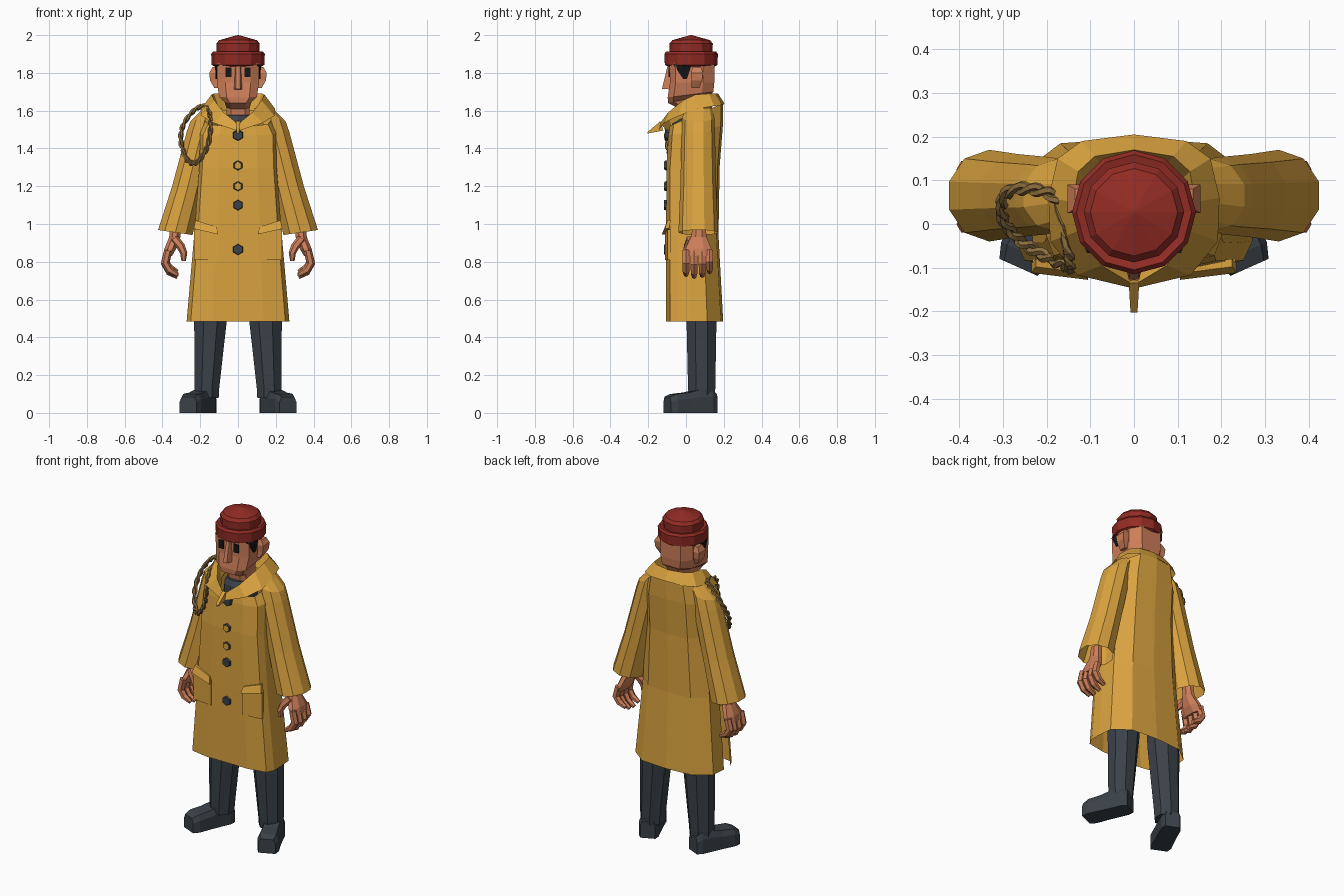
import bpy, bmesh, math
from mathutils import Vector, Matrix

if "Cube" in bpy.data.objects:
    bpy.data.objects.remove(bpy.data.objects["Cube"])


def mat(name, r, g, b):
    m = bpy.data.materials.new(name)
    m.diffuse_color = (r, g, b, 1)
    m.use_nodes = True
    m.node_tree.nodes["Principled BSDF"].inputs["Base Color"].default_value = m.diffuse_color
    return m


YELLOW = mat("oilskin_yellow", .70, .365, .05)
RED = mat("wool_red", .29, .025, .018)
SKIN = mat("skin", .61, .21, .10)
SLATE = mat("slate", .043, .054, .066)
BLACK = mat("black", .008, .008, .009)
ROPE = mat("rope_brown", .27, .16, .05)


def finish(name, bm, m, mirror=False, normals=True):
    if normals:
        bmesh.ops.recalc_face_normals(bm, faces=bm.faces)
    me = bpy.data.meshes.new(name)
    bm.to_mesh(me)
    bm.free()
    me.materials.append(m)
    ob = bpy.data.objects.new(name, me)
    bpy.context.collection.objects.link(ob)
    if mirror:
        ob.modifiers.new("mirror", 'MIRROR').merge_threshold = .0005
    return ob


def skin_rings(bm, rings, closed=True, caps=True, loop=False):
    """Bridge successive rings of points with quads."""
    vs = [[bm.verts.new(p) for p in r] for r in rings]
    n = len(vs[0])
    pairs = list(zip(vs, vs[1:])) + ([(vs[-1], vs[0])] if loop else [])
    for a, b in pairs:
        for i in range(n if closed else n - 1):
            j = (i + 1) % n
            bm.faces.new((a[i], a[j], b[j], b[i]))
    if caps and closed and not loop:
        bm.faces.new(vs[0][::-1])
        bm.faces.new(vs[-1])


def loft(name, rings, m, mirror=False, **kw):
    bm = bmesh.new()
    skin_rings(bm, rings, **kw)
    return finish(name, bm, m, mirror)


def section(shape, z, w, yf, yb, zb=None):
    """Full symmetric ring from a half profile of (width, depth) fractions."""
    zb = z if zb is None else zb
    half = [(fx * w, yf + t * (yb - yf), z + t * (zb - z)) for fx, t in shape]
    return half + [(-x, y, h) for x, y, h in half[-2:0:-1]]


def oval(cx, cy, cz, rx, ry, n=10, tilt=0, start=.5):
    return [(cx + rx * math.cos(a), cy + ry * math.sin(a), cz + tilt * math.cos(a))
            for a in (2 * math.pi * (i + start) / n for i in range(n))]


def tube(bm, pts, radii, sides=6, loop=False):
    pts = [Vector(p) for p in pts]
    rings, n = [], len(pts)
    for i, p in enumerate(pts):
        a = pts[i - 1] if i or loop else p
        b = pts[(i + 1) % n] if i < n - 1 or loop else p
        d = (b - a).normalized()
        ref = Vector((0, 1, 0)) if abs(d.y) < .9 else Vector((1, 0, 0))
        u = d.cross(ref).normalized()
        v = d.cross(u)
        r = radii[i] if isinstance(radii, list) else radii
        rings.append([p + r * (u * math.cos(t) + v * math.sin(t))
                      for t in (2 * math.pi * k / sides for k in range(sides))])
    skin_rings(bm, rings, loop=loop)


def rect(x0, x1, y0, y1, z):
    return [(x0, y0, z), (x1, y0, z), (x1, y1, z), (x0, y1, z)]


# Knitted cap: twelve-sided lathe with a turned-up band
cap = [(.122, 1.833), (.139, 1.842), (.142, 1.90), (.132, 1.914), (.113, 1.91),
       (.115, 1.955), (.100, 1.973), (.004, 2.0)]
loft("knitted_cap", [oval(0, .027, z, r, r, 12, start=0) for r, z in cap], RED)

# Head, jaw and neck
HEAD = [(0, 0), (.6, 0), (1, .13), (1, .75), (.6, 1), (0, 1)]
loft("head", [section(HEAD, *a) for a in (
    (1.50, .06, -.02, .11), (1.61, .062, -.035, .12, 1.66), (1.64, .072, -.095, .135, 1.69),
    (1.67, .10, -.097, .145, 1.70), (1.75, .112, -.085, .15), (1.85, .112, -.087, .15))], SKIN)
loft("nose", [[(-.023, -.08, 1.712), (-.012, -.127, 1.716), (.012, -.127, 1.716), (.023, -.08, 1.712)],
              [(-.016, -.08, 1.84), (-.010, -.097, 1.84), (.010, -.097, 1.84), (.016, -.08, 1.84)]], SKIN)
loft("ears", [rect(.105, .125, .03, .07, 1.72), rect(.105, .148, .03, .085, 1.76),
              rect(.105, .152, .025, .09, 1.80), rect(.105, .135, .035, .08, 1.83)], SKIN, True)
loft("eyes", [rect(.034, .067, -.093, -.085, z) for z in (1.778, 1.828)], BLACK, True)
loft("sideburns", [rect(.105, .118, -.015, .005, 1.768),
                   [(.09, -.068, 1.845), (.108, -.066, 1.845), (.122, -.03, 1.845),
                    (.12, .03, 1.845)]], BLACK, True)

# Sweater neck
loft("sweater_neck", [oval(0, .025, z, r, r * 1.08, 10)
                      for z, r in ((1.45, .10), (1.55, .09), (1.578, .072))], SLATE)

# Coat body: open-bottomed shell, slit on one side, neckline dropping to the front
COAT = [(0, 0), (.5, 0), (.92, .07), (1, .22), (1, .42), (.97, .72), (.62, .96), (0, 1)]
bm = bmesh.new()
skin_rings(bm, [section(COAT, *a) for a in (
    (.485, .272, -.105, .197), (.94, .232, -.105, .172), (1.3, .205, -.104, .178),
    (1.47, .20, -.093, .195, 1.52), (1.52, .172, -.085, .197, 1.64))], caps=False)
bmesh.ops.recalc_face_normals(bm, faces=bm.faces)
slit = [f for f in bm.faces if f.calc_center_median().x < -.1
        and -.045 < f.calc_center_median().y < .03 and f.calc_center_median().z < .9]
bmesh.ops.delete(bm, geom=slit, context='FACES')
finish("coat_body", bm, YELLOW, normals=False)

# Sleeves
bm = bmesh.new()
skin_rings(bm, [oval(.135, .07, 1.615, .05, .07), oval(.172, .065, 1.565, .085, .085, tilt=-.025),
                oval(.192, .065, 1.49, .083, .088), oval(.265, .065, 1.2, .088, .095),
                oval(.332, .065, .955, .096, .105, tilt=.014)], caps=False)
finish("sleeves", bm, YELLOW, True)

# Wide collar: rows run from the back to the open front
inner = [(0, .13, 1.60), (.06, .12, 1.60), (.095, .09, 1.60), (.10, .04, 1.59),
         (.095, -.02, 1.56), (.06, -.08, 1.525), (0, -.09, 1.49)]
crest = [(0, .17, 1.69), (.09, .155, 1.692), (.128, .12, 1.69), (.14, .05, 1.685),
         (.125, -.015, 1.655), (.075, -.095, 1.59), (0, -.14, 1.53)]
outer = [(0, .205, 1.635), (.12, .19, 1.63), (.175, .15, 1.625), (.196, .06, 1.61),
         (.192, -.04, 1.572), (.13, -.117, 1.535), (0, -.148, 1.492)]
loft("collar", [inner, crest, outer], YELLOW, True, closed=False)
loft("collar_tip", [[(-.012, -.135, 1.545), (.012, -.135, 1.545), (.012, -.12, 1.495), (-.012, -.12, 1.495)],
                    [(-.008, -.203, 1.487), (.008, -.203, 1.487), (.008, -.203, 1.479), (-.008, -.203, 1.479)]],
     YELLOW)

# Pockets with slanted flaps
loft("pocket_bags", [[(.105, -.112, z), (.232, -.098, z), (.232, -.08, z), (.105, -.09, z)]
                     for z in (.81, .97)], YELLOW, True)
loft("pocket_flaps", [[(.105, -.128, .945), (.235, -.112, .975), (.235, -.09, .975), (.105, -.10, .945)],
                      [(.115, -.112, .985), (.225, -.098, 1.02), (.225, -.08, 1.02), (.115, -.09, .985)]],
     YELLOW, True)


# Six-sided buttons; the two middle ones have coat-coloured faces
def buttons(name, specs, m):
    bm = bmesh.new()
    for z, y, r in specs:
        bmesh.ops.create_cone(bm, cap_ends=True, segments=6, radius1=r, radius2=r * .85, depth=.02,
                              matrix=Matrix.Translation((0, y, z)) @ Matrix.Rotation(math.pi / 2, 4, 'X'))
    finish(name, bm, m)


buttons("buttons", [(1.47, -.10, .031), (1.31, -.103, .029), (1.20, -.103, .029),
                    (1.10, -.107, .03), (.865, -.107, .031)], SLATE)
buttons("button_covers", [(1.31, -.106, .023), (1.20, -.106, .023)], YELLOW)

# Hands: palm, four curled fingers and a thumb
bm = bmesh.new()
skin_rings(bm, [oval(.33, .07, 1.0, .03, .035, 8), oval(.335, .068, .93, .032, .045, 8),
                oval(.358, .065, .87, .034, .075, 8), oval(.372, .065, .83, .024, .08, 8)])
for y, s in ((0, .96), (.043, 1.04), (.086, 1.0), (.125, .85)):
    tube(bm, [(.37, y, .86), (.385, y, .86 - .07 * s), (.362, y, .86 - .11 * s), (.32, y, .86 - .135 * s)],
         [.021, .022, .020, .012])
tube(bm, [(.335, .025, .92), (.302, .008, .88), (.287, 0, .845), (.288, 0, .805)],
     [.024, .022, .019, .012])
finish("hands", bm, SKIN, True)

# Trouser legs
loft("trouser_legs", [oval(.165, .083, .08, .068, .073, 8), oval(.165, .083, .13, .071, .078, 8),
                      oval(.145, .082, .50, .094, .086, 8), oval(.13, .078, .75, .095, .085, 8)], SLATE, True)

# Boots, toes turned outward: (distance forward of heel, half width, height)
turn = Matrix.Translation((.158, .14, 0)) @ Matrix.Rotation(math.radians(24), 4, 'Z')
rings = []
for d, w, h in ((-.012, .042, .10), (.02, .055, .125), (.10, .055, .12), (.15, .056, .108),
                (.225, .060, .10), (.262, .048, .085)):
    prof = [(-w, 0), (w, 0), (w, h * .7), (w * .75, h), (-w * .75, h), (-w, h * .7)]
    rings.append([turn @ Vector((x, -d, z)) for x, z in prof])
loft("boots", rings, SLATE, True)

# Coiled rope hung over one shoulder: two twisted strands on a smooth loop
key = [Vector(p) for p in ((-.175, .05, 1.625), (-.235, .08, 1.60), (-.292, .07, 1.52), (-.302, .02, 1.43),
                           (-.27, -.03, 1.34), (-.22, -.065, 1.325), (-.165, -.092, 1.40),
                           (-.145, -.098, 1.50), (-.15, -.07, 1.585)) ]
path, n = [], len(key)
for i in range(n):
    a, b, c, d = (key[(i + k) % n] for k in (-1, 0, 1, 2))
    for s in range(8):
        t = s / 8
        path.append(.5 * (2 * b + (c - a) * t + (2 * a - 5 * b + 4 * c - d) * t * t
                          + (3 * b - a - 3 * c + d) * t ** 3))
bm = bmesh.new()
for phase in (0, math.pi):
    pts = []
    for i, p in enumerate(path):
        w = phase + 2 * math.pi * 9 * i / len(path)
        out = (p - Vector((-.22, -.01, 1.48))).normalized()
        pts.append(p + .008 * (out * math.cos(w) + Vector((-.3, -.9, .2)) * math.sin(w)))
    tube(bm, pts, .009, 5, loop=True)
finish("rope_coil", bm, ROPE)
